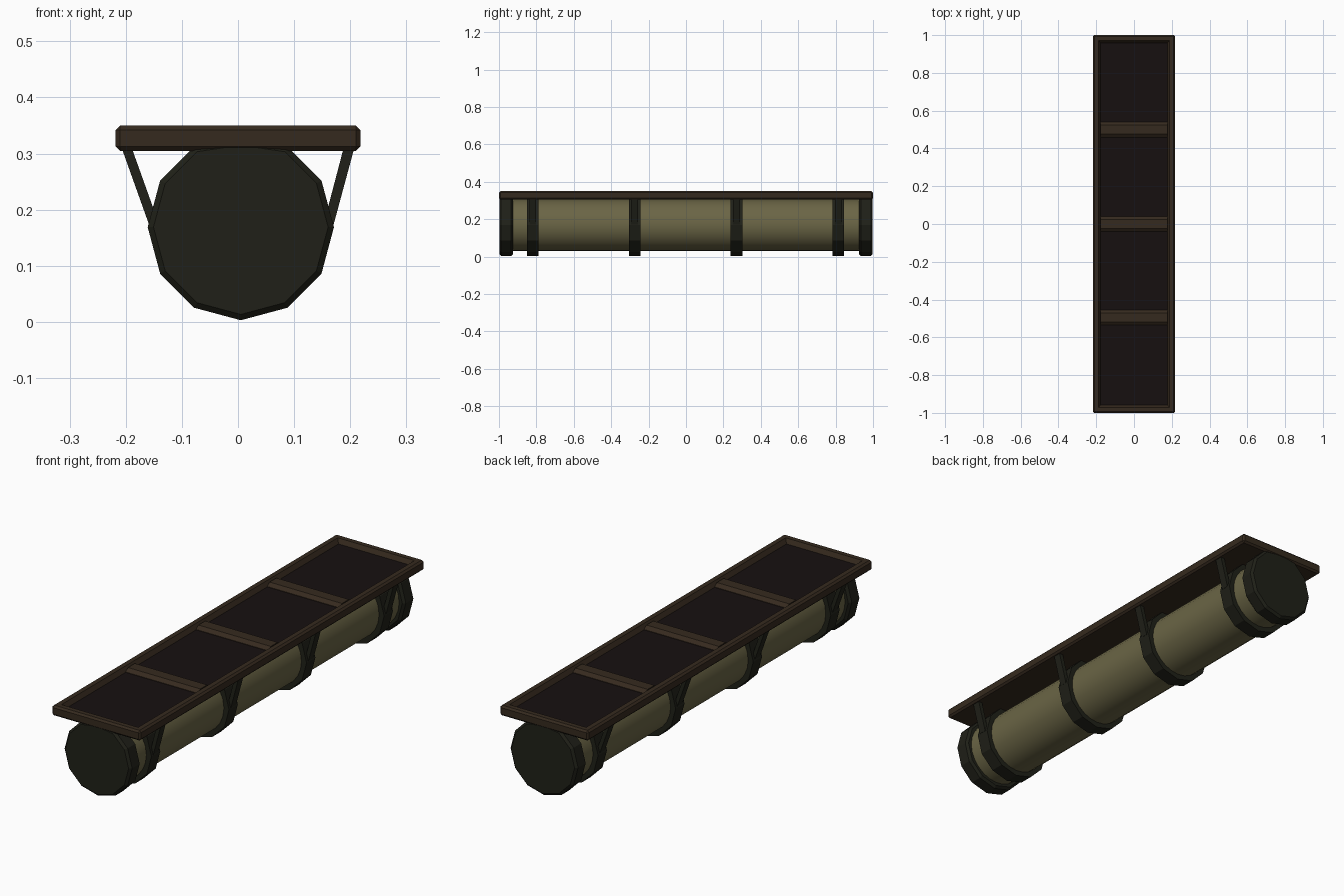
import bpy, bmesh, math
from mathutils import Matrix, Vector

if "Cube" in bpy.data.objects:
    bpy.data.objects.remove(bpy.data.objects["Cube"])


def mat(name, r, g, b):
    m = bpy.data.materials.new(name)
    m.diffuse_color = (r, g, b, 1)
    m.use_nodes = True
    m.node_tree.nodes["Principled BSDF"].inputs["Base Color"].default_value = m.diffuse_color
    return m


WOOD = mat("dark_wood", 0.036, 0.023, 0.013)
FLOOR = mat("floor_dark", 0.008, 0.005, 0.005)
OLIVE = mat("olive", 0.145, 0.13, 0.06)
IRON = mat("dark_iron", 0.014, 0.0145, 0.009)
CX, CZ = 0.005, 0.169      # axis of the barrel


def finish(bm, name, *mats):
    bmesh.ops.recalc_face_normals(bm, faces=bm.faces)
    me = bpy.data.meshes.new(name)
    bm.to_mesh(me)
    bm.free()
    ob = bpy.data.objects.new(name, me)
    bpy.context.collection.objects.link(ob)
    for m in mats:
        me.materials.append(m)
    return ob


def prism(name, pts, axis, lo, hi, m):
    """Extrude a 2D outline along x or y; the second coordinate is z."""
    bm = bmesh.new()
    if axis == 'y':
        vs = [bm.verts.new((a, lo, z)) for a, z in pts]
        d = Vector((0, hi - lo, 0))
    else:
        vs = [bm.verts.new((lo, a, z)) for a, z in pts]
        d = Vector((hi - lo, 0, 0))
    f = bm.faces.new(vs)
    ext = bmesh.ops.extrude_face_region(bm, geom=[f], use_keep_orig=True)
    bmesh.ops.translate(bm, vec=d, verts=[e for e in ext['geom'] if isinstance(e, bmesh.types.BMVert)])
    return finish(bm, name, m)


def ring(n, r, top=0.325):
    return [(CX + r * math.sin(math.tau * i / n), min(CZ - r * math.cos(math.tau * i / n), top))
            for i in range(n)]


# smooth barrel
barrel = prism("barrel", ring(24, 0.14), 'y', -0.95, 0.95, OLIVE)
for p in barrel.data.polygons:
    p.use_smooth = len(p.vertices) == 4

# faceted end caps with softened rims
for side, lo, hi in (("front", -0.998, -0.925), ("back", 0.925, 0.998)):
    cap = prism(side + "_cap", ring(12, 0.166), 'y', lo, hi, IRON)
    b = cap.modifiers.new("rim", 'BEVEL')
    b.width, b.segments, b.limit_method, b.angle_limit = 0.01, 1, 'ANGLE', math.radians(40)

# bands, each with a pair of struts up to the tray
for i, y in enumerate((-0.82, -0.275, 0.27, 0.815)):
    prism(f"band_{i}", ring(12, 0.165), 'y', y - 0.031, y + 0.031, IRON)
    prism(f"left_strut_{i}", [(-0.207, 0.309), (-0.189, 0.309), (-0.14, 0.172), (-0.158, 0.172)],
          'y', y - 0.018, y + 0.018, IRON)
    prism(f"right_strut_{i}", [(0.207, 0.309), (0.188, 0.309), (0.152, 0.172), (0.17, 0.172)],
          'y', y - 0.018, y + 0.018, IRON)

# tray with chamfered outside and a sloped recess
bm = bmesh.new()
bmesh.ops.create_cube(bm, size=1, matrix=Matrix.Translation((0, 0, 0.3275))
                      @ Matrix.Diagonal((0.436, 2.0, 0.045, 1)))
bmesh.ops.bevel(bm, geom=bm.edges[:], offset=0.008, segments=1, affect='EDGES')
bm.normal_update()
top = max(bm.faces, key=lambda f: f.calc_center_median().z)
bmesh.ops.inset_region(bm, faces=[top], thickness=0.03)
bmesh.ops.inset_region(bm, faces=[top], thickness=0.016)
bmesh.ops.translate(bm, vec=(0, 0, -0.02), verts=top.verts)
top.material_index = 1
finish(bm, "tray", WOOD, FLOOR)

# cross bars
for i, y in enumerate((-0.495, 0.0, 0.5)):
    prism(f"cross_bar_{i}", [(y - 0.041, 0.326), (y + 0.041, 0.326), (y + 0.041, 0.332),
                             (y + 0.024, 0.345), (y - 0.024, 0.345), (y - 0.041, 0.332)],
          'x', -0.178, 0.178, WOOD)
